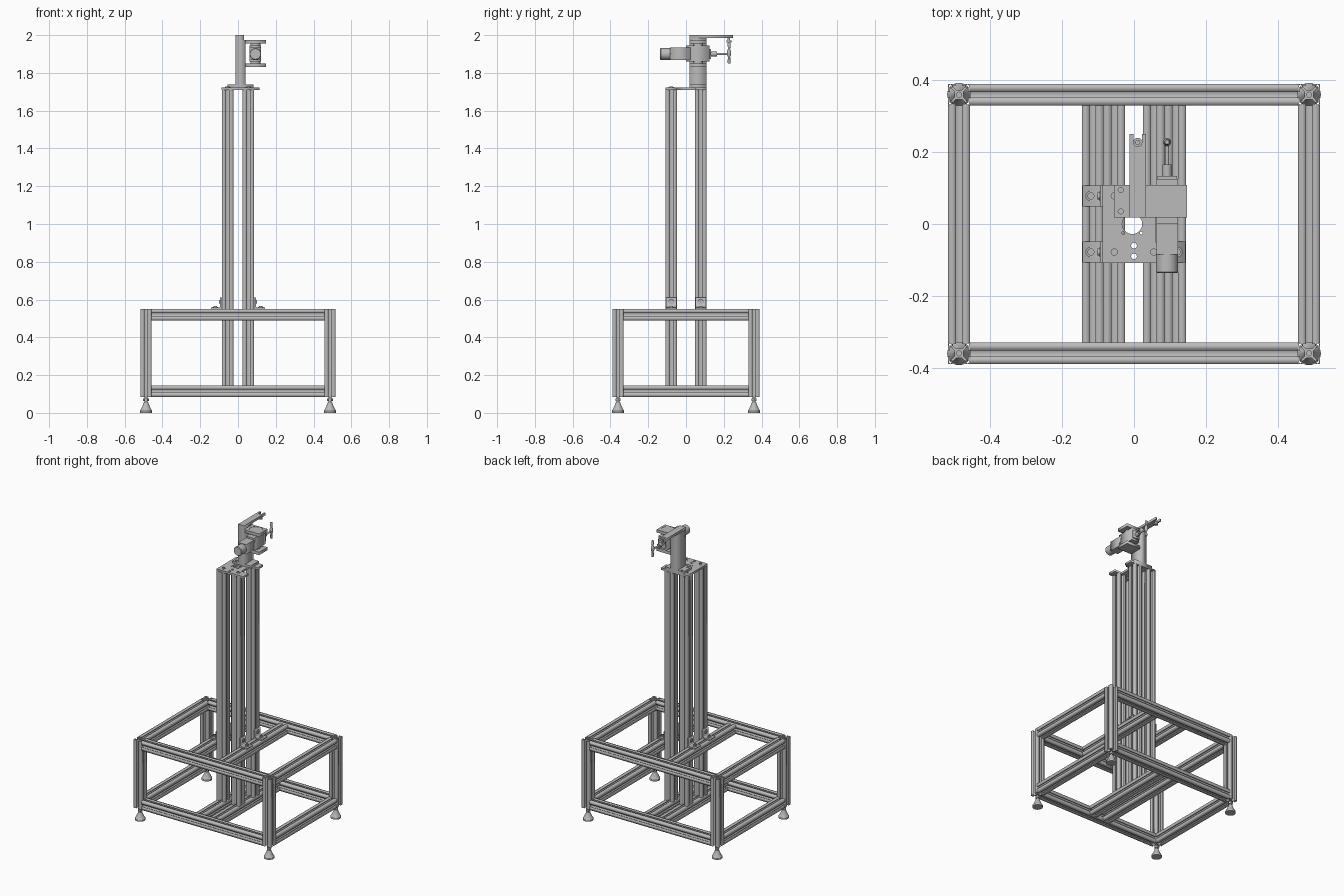
import bpy, bmesh
from math import sin, cos, pi, radians
from mathutils import Matrix, Vector

cube = bpy.data.objects.get("Cube")
if cube:
    bpy.data.objects.remove(cube)

metal = bpy.data.materials.new("grey_aluminium")
metal.use_nodes = True
GREY = (0.5, 0.5, 0.5, 1)
metal.diffuse_color = GREY
metal.node_tree.nodes["Principled BSDF"].inputs["Base Color"].default_value = GREY

# Local z axis of an extrusion or lathe turned to the named world axis
TURN = {
    "z": Matrix.Identity(4),
    "x": Matrix(((0, 0, 1, 0), (1, 0, 0, 0), (0, 1, 0, 0), (0, 0, 0, 1))),
    "y": Matrix(((1, 0, 0, 0), (0, 0, -1, 0), (0, 1, 0, 0), (0, 0, 0, 1))),
}


def finish(name, mesh, loc, axis, smooth=False):
    bm = bmesh.new()
    bm.from_mesh(mesh)
    bmesh.ops.remove_doubles(bm, verts=bm.verts, dist=1e-5)
    bmesh.ops.recalc_face_normals(bm, faces=bm.faces)
    bm.to_mesh(mesh)
    bm.free()
    mesh.materials.clear()
    mesh.materials.append(metal)
    ob = bpy.data.objects.new(name, mesh)
    bpy.context.collection.objects.link(ob)
    ob.matrix_world = Matrix.Translation(loc) @ TURN[axis]
    if smooth:
        bpy.ops.object.select_all(action="DESELECT")
        ob.select_set(True)
        bpy.context.view_layer.objects.active = ob
        bpy.ops.object.shade_smooth_by_angle(angle=radians(35))
    return ob


def extrude(name, outlines, length, loc, axis="z"):
    """First outline is the shape, the others are holes; centred on loc."""
    cu = bpy.data.curves.new(name, "CURVE")
    cu.dimensions = "2D"
    cu.fill_mode = "BOTH"
    cu.extrude = length / 2
    for pts in outlines:
        sp = cu.splines.new("POLY")
        sp.points.add(len(pts) - 1)
        for p, (x, y) in zip(sp.points, pts):
            p.co = (x, y, 0, 1)
        sp.use_cyclic_u = True
    tmp = bpy.data.objects.new(name, cu)
    mesh = bpy.data.meshes.new_from_object(tmp)
    bpy.data.objects.remove(tmp)
    return finish(name, mesh, loc, axis)


def lathe(name, profile, loc, axis="z", sides=32):
    """Solid of revolution through (radius, height) points."""
    bm = bmesh.new()
    rings = [[bm.verts.new((r * cos(2 * pi * i / sides), r * sin(2 * pi * i / sides), h))
              for i in range(sides)] for r, h in profile]
    for a, b in zip(rings, rings[1:]):
        for i in range(sides):
            j = (i + 1) % sides
            bm.faces.new((a[i], a[j], b[j], b[i]))
    bm.faces.new(rings[0])
    bm.faces.new(rings[-1])
    mesh = bpy.data.meshes.new(name)
    bm.to_mesh(mesh)
    bm.free()
    return finish(name, mesh, loc, axis, sides > 8)


def rect(x0, x1, y0, y1):
    return [(x0, y0), (x1, y0), (x1, y1), (x0, y1)]


def circle(x, y, r, n=28):
    return [(x + r * cos(2 * pi * i / n), y + r * sin(2 * pi * i / n)) for i in range(n)]


def box(name, x, y, z):
    return extrude(name, [rect(*x, *y)], z[1] - z[0], (0, 0, (z[0] + z[1]) / 2))


# Slotted bar section: one quarter side repeated around, a bore and corner hollows
W = 0.03
side = [(-W, -W), (-0.008, -W), (-0.008, -0.0255), (-0.0165, -0.0255), (-0.0165, -0.021),
        (-0.008, -0.013), (0.008, -0.013), (0.0165, -0.021), (0.0165, -0.0255),
        (0.008, -0.0255), (0.008, -W)]
section = []
for q in range(4):
    c, s = round(cos(q * pi / 2)), round(sin(q * pi / 2))
    section += [(c * x - s * y, s * x + c * y) for x, y in side]
bar_shape = [section, circle(0, 0, 0.007, 16)]
for sx in (-1, 1):
    for sy in (-1, 1):
        bar_shape.append(circle(sx * 0.0235, sy * 0.0235, 0.0045, 8))


def bar(name, length, loc, axis):
    return extrude(name, bar_shape, length, loc, axis)


PX, PY, LOW, HIGH = 0.487, 0.36, 0.115, 0.52
CX, CY, BX = 0.055, 0.078, 0.115

# Base frame, columns and feet
for sx, xn in ((-1, "right"), (1, "left")):
    for z, zn in ((LOW, "lower"), (HIGH, "upper")):
        bar(f"{zn}_side_rail_{xn}", 2 * (PY - W), (sx * PX, 0, z), "y")
    bar(f"lower_cross_beam_{xn}", 2 * (PY - W), (sx * CX, 0, LOW), "y")
    bar(f"upper_cross_beam_{xn}", 2 * (PY - W), (sx * BX, 0, HIGH), "y")
    for sy, yn in ((-1, "front"), (1, "back")):
        tag = f"{yn}_{xn}"
        bar(f"corner_post_{tag}", 0.465, (sx * PX, sy * PY, 0.3175), "z")
        bar(f"column_{tag}", 1.565, (sx * CX, sy * CY, 0.9275), "z")
        lathe(f"foot_{tag}", [(0.033, 0), (0.033, 0.011), (0.028, 0.018), (0.015, 0.045),
                              (0.013, 0.055), (0.007, 0.055), (0.007, 0.13)],
              (sx * PX, sy * PY, 0))
        lathe(f"foot_nut_{tag}", [(0.015, 0.062), (0.015, 0.076)],
              (sx * PX, sy * PY, 0), sides=6)
        # Angle bracket tying column to upper beam
        x0 = sx * 0.085
        angle = [(0, 0.55), (0.058, 0.55), (0.058, 0.559), (0.012, 0.559), (0.009, 0.562),
                 (0.009, 0.61), (0, 0.61)]
        extrude(f"angle_bracket_{tag}", [[(x0 + sx * x, z) for x, z in angle]], 0.058,
                (0, sy * CY, 0), "y")
        bolt = [(0.014, 0), (0.014, 0.002), (0.01, 0.002), (0.01, 0.007), (0.006, 0.007),
                (0.006, 0.004)]
        lathe(f"bracket_bolt_{tag}", bolt, (sx * 0.12, sy * CY, 0.559), sides=20)
        lathe(f"column_bolt_{tag}", [(r, sx * h) for r, h in bolt],
              (x0 + sx * 0.009, sy * CY, 0.588), "x", sides=20)
        lathe(f"plate_bolt_{tag}", bolt, (sx * CX, sy * CY, 1.722), sides=20)

for sy, yn in ((-1, "front"), (1, "back")):
    for z, zn in ((LOW, "lower"), (HIGH, "upper")):
        bar(f"{zn}_{yn}_rail", 2 * (PX - W), (0, sy * PY, z), "x")

# Column top plate with notch on the left edge
plate = [(-0.087, -0.108), (0.115, -0.108), (0.115, -0.05), (0.06, -0.05), (0.06, 0.05),
         (0.115, 0.05), (0.115, 0.108), (-0.087, 0.108)]
extrude("top_plate", [plate, circle(-0.005, 0, 0.028), circle(0, -0.06, 0.008),
                      circle(0, -0.09, 0.008), circle(-0.03, -0.025, 0.004, 12),
                      circle(0.02, -0.025, 0.004, 12)], 0.014, (0, 0, 1.716))

# Tool holder: foot, wall and two arms
Y = (0.018, 0.108)
MX, MY, MZ = 0.092, 0.063, 1.9
extrude("holder_foot", [rect(-0.055, 0.082, *Y), circle(-0.037, 0.035, 0.007),
                        circle(-0.037, 0.095, 0.007)], 0.016, (0, 0, 1.731))
box("holder_wall", (-0.013, 0.04), Y, (1.739, 1.975))
for z, zn in ((1.84, "lower"), (1.965, "upper")):
    extrude(f"holder_{zn}_arm", [rect(0.04, 0.147, *Y), circle(MX, MY, 0.042, 40)], 0.02,
            (0, 0, z))
    lathe(f"bearing_{zn}", [(0.042, -0.008), (0.042, 0.008)], (MX, MY, z), sides=40)

# Long top arm with a rounded slot at its tip and a guide pin
tip = [(-0.012, 0.018), (0.033, 0.018), (0.033, 0.25), (0.022, 0.25)]
tip += [(0.0105 + 0.0115 * cos(a * pi / 8), 0.227 - 0.0115 * sin(a * pi / 8)) for a in range(9)]
tip += [(-0.001, 0.25), (-0.012, 0.25)]
extrude("top_arm", [tip], 0.016, (0, 0, 1.992))
box("top_arm_spacer", (-0.013, 0.033), Y, (1.975, 1.984))
lathe("guide_pin", [(0.013, 1.962), (0.013, 1.972), (0.007, 1.972), (0.007, 1.985)],
      (0.0105, 0.227, 0), sides=20)

# Drive unit: motor, body, gearbox, shaft and handle
lathe("motor_can", [(0.028, 0.08), (0.031, 0.084), (0.031, 0.133), (0.028, 0.137)],
      (MX, 0, MZ), "y")
box("motor_body", (0.062, 0.122), (-0.085, 0.025), (1.868, 1.934))
box("gearbox", (0.062, 0.122), (0.0, 0.125), (1.86, 1.945))
lathe("gearbox_boss", [(0.027, 1.85), (0.027, 1.955)], (MX, MY, 0))
box("gearbox_flange", (0.065, 0.119), (0.125, 0.133), (1.873, 1.927))
lathe("shaft", [(0.013, -0.13), (0.013, -0.165), (0.006, -0.165), (0.006, -0.235)],
      (MX, 0, MZ), "y", 20)
lathe("handle", [(0.006, -0.055), (0.008, -0.05), (0.006, -0.02), (0.011, -0.01), (0.011, 0.01),
                 (0.006, 0.02), (0.008, 0.05), (0.006, 0.055)], (MX, 0.228, MZ + 0.005), "z", 20)
